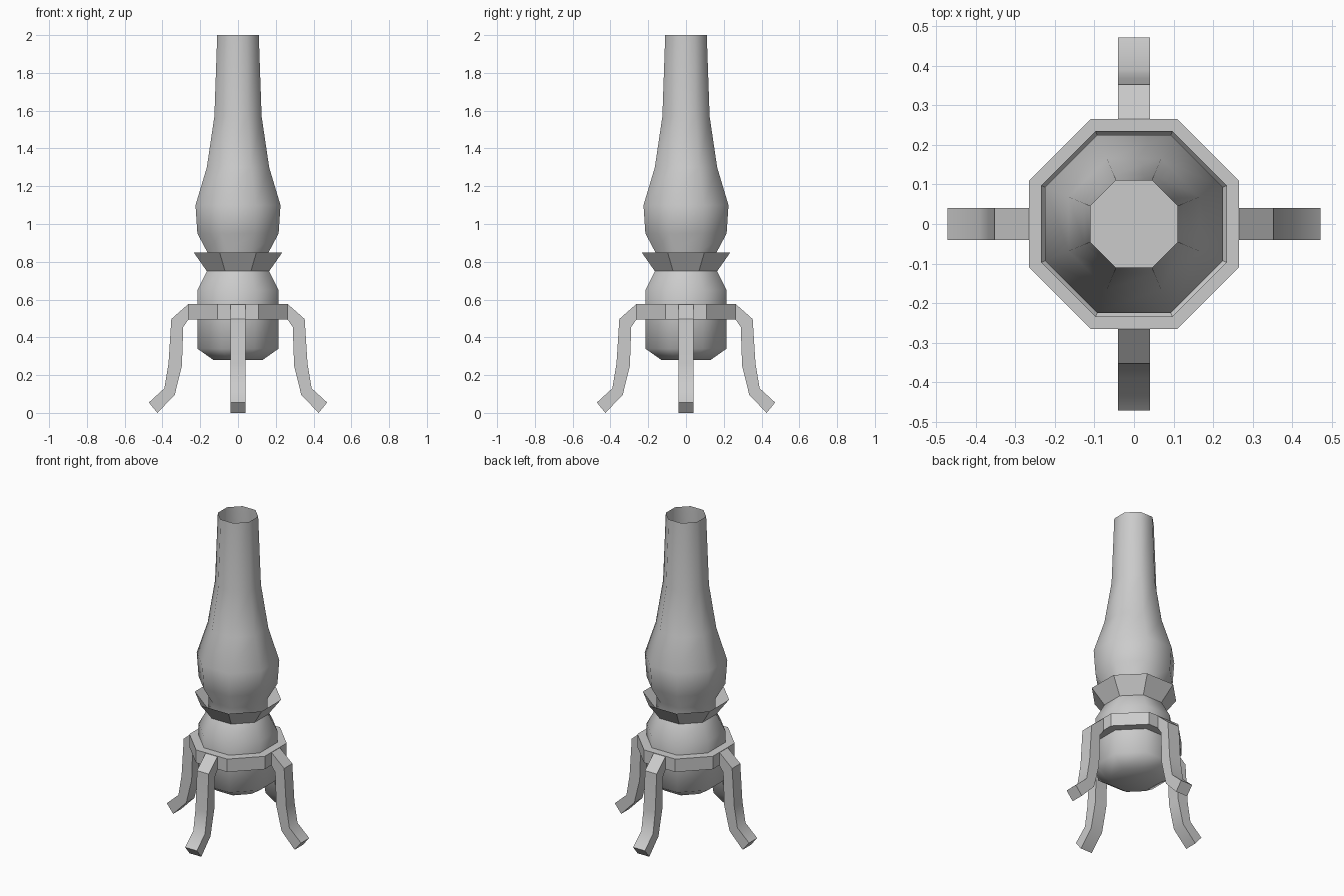
import bpy, bmesh, math
from mathutils import Matrix

cube = bpy.data.objects.get("Cube")
if cube:
    bpy.data.objects.remove(cube, do_unlink=True)

grey = bpy.data.materials.new("plain_grey")
grey.use_nodes = True
colour = (0.6, 0.6, 0.6, 1)
grey.diffuse_color = colour
grey.node_tree.nodes["Principled BSDF"].inputs["Base Color"].default_value = colour

SIDES = 8


def finish(name, bm, smooth_angle=None, solid=True):
    if solid:
        bmesh.ops.recalc_face_normals(bm, faces=bm.faces)
    mesh = bpy.data.meshes.new(name)
    bm.to_mesh(mesh)
    bm.free()
    mesh.materials.append(grey)
    obj = bpy.data.objects.new(name, mesh)
    bpy.context.collection.objects.link(obj)
    if smooth_angle:
        bpy.ops.object.select_all(action='DESELECT')
        obj.select_set(True)
        bpy.context.view_layer.objects.active = obj
        bpy.ops.object.shade_smooth_by_angle(angle=math.radians(smooth_angle))
    return obj


def lathe(name, profile, smooth_angle=None, caps=False, closed=False):
    """Octagonal lathe; profile holds (flat-to-centre distance, height), bottom first."""
    bm = bmesh.new()
    rings = []
    for dist, z in profile:
        r = dist / math.cos(math.pi / SIDES)
        angles = [(i + 0.5) * math.tau / SIDES for i in range(SIDES)]
        rings.append([bm.verts.new((r * math.cos(a), r * math.sin(a), z)) for a in angles])
    pairs = list(zip(rings, rings[1:]))
    if closed:
        pairs.append((rings[-1], rings[0]))
    for low, high in pairs:
        for i in range(SIDES):
            j = (i + 1) % SIDES
            bm.faces.new((low[i], low[j], high[j], high[i]))
    if caps:
        bm.faces.new(rings[0][::-1])
        bm.faces.new(rings[-1])
    return finish(name, bm, smooth_angle, solid=caps or closed)


# Fuel bowl, glass chimney, flared collar and support ring
lathe("fuel_bowl", [(0.13, 0.28), (0.215, 0.34), (0.215, 0.65), (0.165, 0.75)], 60, caps=True)
lathe("chimney", [(0.16, 0.75), (0.162, 0.85), (0.215, 0.95), (0.225, 1.1), (0.165, 1.3),
                  (0.125, 1.57), (0.11, 2.0)], 60)
lathe("collar", [(0.165, 0.75), (0.235, 0.85)])
lathe("support_ring", [(0.21, 0.495), (0.265, 0.495), (0.265, 0.577), (0.21, 0.577)], closed=True)

# Four bent legs, each an extruded side outline turned about the centre
outer = [(0.262, 0.577), (0.353, 0.497), (0.368, 0.26), (0.39, 0.13), (0.472, 0.055)]
inner = [(0.262, 0.495), (0.29, 0.455), (0.297, 0.25), (0.335, 0.095), (0.427, 0.0)]
HALF_WIDTH = 0.041
for k, side in enumerate(("left", "back", "right", "front")):
    bm = bmesh.new()
    rows = []
    for o, n in zip(outer, inner):
        corners = ((o, -1), (o, 1), (n, 1), (n, -1))
        rows.append([bm.verts.new((p[0], s * HALF_WIDTH, p[1])) for p, s in corners])
    for a, b in zip(rows, rows[1:]):
        for i in range(4):
            j = (i + 1) % 4
            bm.faces.new((a[i], a[j], b[j], b[i]))
    bm.faces.new(rows[0])
    bm.faces.new(rows[-1])
    bm.transform(Matrix.Rotation(k * math.pi / 2, 4, 'Z'))
    finish(side + "_leg", bm, 40)
